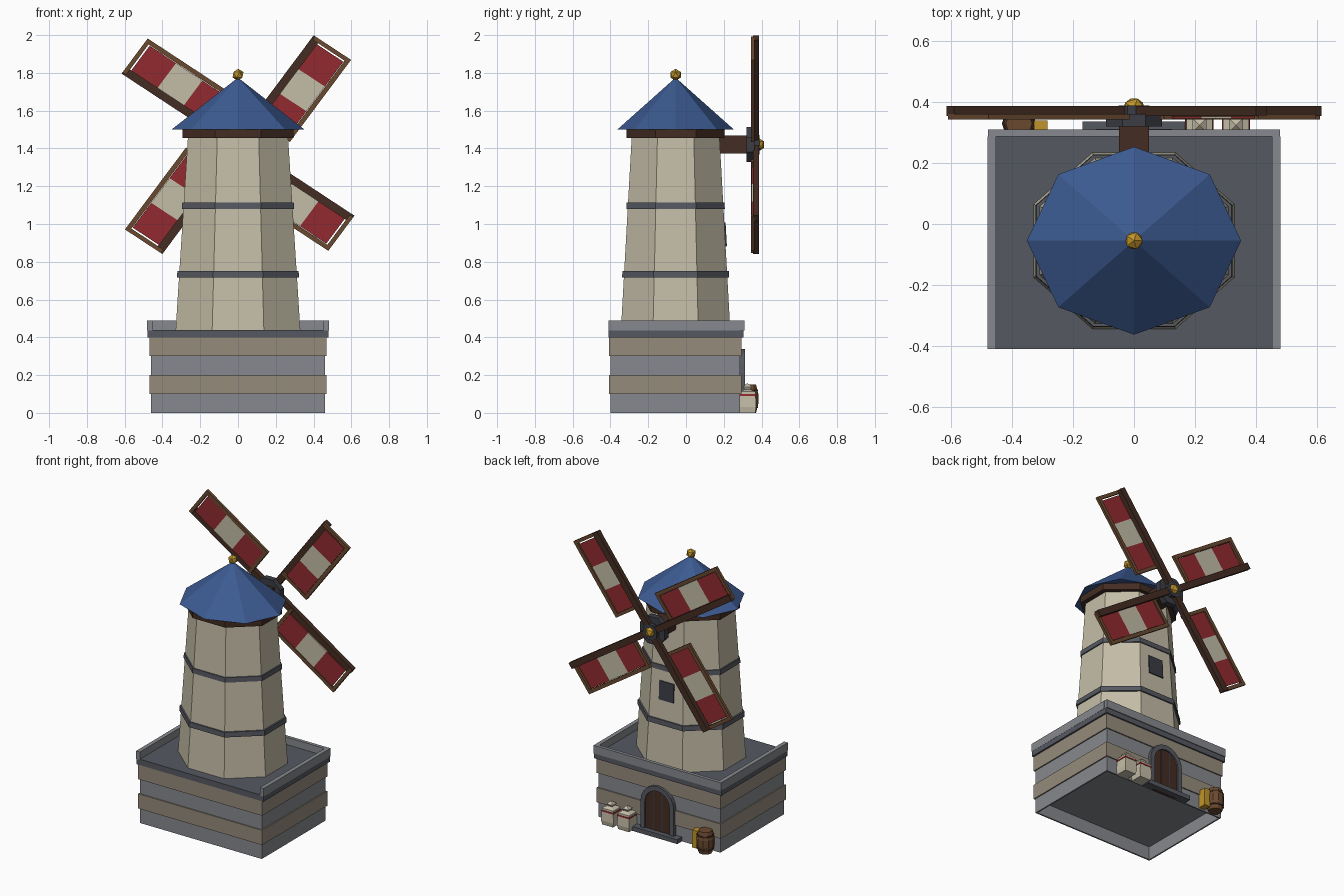
import bpy, bmesh
from math import cos, sin, pi, radians
from mathutils import Matrix, Vector

if "Cube" in bpy.data.objects:
    bpy.data.objects.remove(bpy.data.objects["Cube"])


def material(name, hex_code):
    srgb = [int(hex_code[i:i + 2], 16) / 255 for i in (0, 2, 4)]
    colour = [c / 12.92 if c < 0.04 else ((c + 0.055) / 1.055) ** 2.4 for c in srgb] + [1]
    m = bpy.data.materials.new(name)
    m.use_nodes = True
    m.diffuse_color = colour
    m.node_tree.nodes["Principled BSDF"].inputs["Base Color"].default_value = colour
    return m


CREAM = material("cream plaster", "c4bda7")
TAN = material("tan stone", "968b7c")
GREY = material("grey stone", "86898e")
SLATE = material("slate", "565961")
CHARCOAL = material("charcoal", "3b3d45")
BLUE = material("blue roof", "3c5b92")
RED = material("red cloth", "912a2f")
DARK = material("dark wood", "432c22")
WOOD = material("wood", "6a4930")
GOLD = material("gold", "c0942a")


def finish(name, bm, mat, matrix=None):
    if matrix:
        bm.transform(matrix)
    bmesh.ops.recalc_face_normals(bm, faces=bm.faces)
    mesh = bpy.data.meshes.new(name)
    bm.to_mesh(mesh)
    bm.free()
    mesh.materials.append(mat)
    obj = bpy.data.objects.new(name, mesh)
    bpy.context.collection.objects.link(obj)
    return obj


def box(name, mat, low, high, matrix=None):
    bm = bmesh.new()
    bmesh.ops.create_cube(bm, size=1)
    low, high = Vector(low), Vector(high)
    size = high - low
    for v in bm.verts:
        v.co = (low + high) / 2 + Vector(c * s for c, s in zip(v.co, size))
    return finish(name, bm, mat, matrix)


def lathe(name, mat, profile, sides=8, turn=0.0, matrix=None):
    """Closed solid from (radius, height) points, bottom to top."""
    bm = bmesh.new()
    rings = [[bm.verts.new((r * cos(turn + 2 * pi * i / sides),
                            r * sin(turn + 2 * pi * i / sides), z))
              for i in range(sides)] for r, z in profile]
    for a, b in zip(rings, rings[1:]):
        for i in range(sides):
            j = (i + 1) % sides
            bm.faces.new((a[i], a[j], b[j], b[i]))
    bm.faces.new(rings[0])
    bm.faces.new(rings[-1])
    bmesh.ops.remove_doubles(bm, verts=bm.verts, dist=0.0001)
    return finish(name, bm, mat, matrix)


def ball(name, mat, centre, radius):
    bm = bmesh.new()
    bmesh.ops.create_icosphere(bm, subdivisions=1, radius=radius)
    return finish(name, bm, mat, Matrix.Translation(centre))


def arch(half, spring, y):
    curve = [(half * cos(pi * i / 10), y, spring + half * sin(pi * i / 10)) for i in range(11)]
    return [(half, y, 0)] + curve + [(-half, y, 0)]


def push(bm, faces, depth):
    out = bmesh.ops.extrude_face_region(bm, geom=faces)["geom"]
    moved = [g for g in out if isinstance(g, bmesh.types.BMVert)]
    bmesh.ops.translate(bm, verts=moved, vec=(0, depth, 0))


# Hollow foot: thin walls around a recessed underside
for side, name in ((-1, "right"), (1, "left")):
    x0, x1 = sorted((side * 0.46, side * 0.45))
    box(name + "_foot_wall", GREY, (x0, -0.40, 0), (x1, 0.287, 0.1))
for name, y in (("front", -0.40), ("back", 0.277)):
    box(name + "_foot_wall", GREY, (-0.45, y, 0), (0.45, y + 0.01, 0.1))
box("foot_ceiling", GREY, (-0.45, -0.39, 0.09), (0.45, 0.277, 0.1))

# Stone base in alternating courses
for i in range(1, 4):
    grow = 0.008 * (i % 2)
    box(f"base_course_{i + 1}", TAN if i % 2 else GREY,
        (-0.46 - grow, -0.40 - grow, i * 0.1), (0.46 + grow, 0.287 + grow, i * 0.1 + 0.1))
box("terrace_floor", SLATE, (-0.48, -0.41, 0.40), (0.48, 0.305, 0.44))
box("back_parapet", GREY, (-0.48, 0.287, 0.435), (0.48, 0.31, 0.49))
for side, name in ((1, "left"), (-1, "right")):
    x0, x1 = sorted((side * 0.453, side * 0.481))
    box(name + "_parapet", GREY, (x0, -0.411, 0.435), (x1, 0.287, 0.49))

# Octagonal tower, slightly flattened in depth
tower_space = Matrix.Translation((0, -0.055, 0)) @ Matrix.Diagonal((1, 0.877, 1, 1))
flat = cos(pi / 8)


def tower_part(name, mat, profile):
    return lathe(name, mat, [(r / flat, z) for r, z in profile], 8, pi / 8, tower_space)


tower_part("tower_wall", CREAM, [(0.33, 0.44), (0.265, 1.46)])
tower_part("lower_band", SLATE, [(0.323, 0.718), (0.321, 0.752)])
tower_part("upper_band", SLATE, [(0.297, 1.08), (0.295, 1.113)])
tower_part("eaves_ring", DARK, [(0.295, 1.455), (0.295, 1.50)])
lathe("roof", BLUE, [(0.352, 1.50), (0, 1.775)], 8, 0, tower_space)
ball("roof_finial", GOLD, (0, -0.055, 1.79), 0.032)
tilt = Matrix.Translation((0, 0.209, 0.945)) @ Matrix.Rotation(radians(3.2), 4, 'X')
box("tower_window", CHARCOAL, (-0.055, -0.008, -0.063), (0.055, 0.004, 0.063), tilt)

# Axle and hub
HUB_Z = 1.42
box("axle", DARK, (-0.05, 0.13, HUB_Z - 0.048), (0.05, 0.33, HUB_Z + 0.048))
hub_space = Matrix.Translation((0, 0.32, HUB_Z)) @ Matrix.Rotation(-pi / 2, 4, 'X')
lathe("hub", CHARCOAL, [(0.1, 0), (0.1, 0.042)], 8, pi / 8, hub_space)
lathe("hub_plate", CHARCOAL, [(0.055, 0.04), (0.055, 0.07)], 8, pi / 8, hub_space)
ball("hub_cap", GOLD, (0, 0.378, HUB_Z), 0.04)

# Four sails, each a spar with a framed cloth on one side
for n in range(4):
    space = (Matrix.Translation((0, 0, HUB_Z)) @ Matrix.Diagonal((1.065, 1, 1, 1))
             @ Matrix.Rotation(-radians(55 + 90 * n), 4, 'Y'))
    tag = f"sail_{n + 1}_"
    box(tag + "spar", DARK, (0, 0.355, -0.018), (0.69, 0.387, 0.024), space)
    box(tag + "outer_rail", WOOD, (0.16, 0.343, -0.203), (0.69, 0.362, -0.179), space)
    for end, x in (("root", 0.16), ("tip", 0.668)):
        box(tag + end + "_rail", WOOD, (x, 0.343, -0.18), (x + 0.022, 0.362, 0.015), space)
    for k in range(3):
        x = 0.18 + k * 0.16
        box(tag + f"cloth_{k + 1}", CREAM if k == 1 else RED,
            (x, 0.346, -0.177), (x + 0.16, 0.354, -0.016), space)

# Arched doorway with stone surround, planks and step
bm = bmesh.new()
outer = [bm.verts.new(p) for p in arch(0.125, 0.212, 0.28)]
inner = [bm.verts.new(p) for p in arch(0.093, 0.212, 0.28)]
push(bm, [bm.faces.new((outer[i], outer[i + 1], inner[i + 1], inner[i]))
          for i in range(len(outer) - 1)], 0.032)
finish("door_surround", bm, SLATE)
bm = bmesh.new()
push(bm, [bm.faces.new([bm.verts.new(p) for p in arch(0.095, 0.212, 0.28)])], 0.022)
finish("door", bm, DARK)
for x in (-0.032, 0.032):
    box("door_plank_gap", CHARCOAL, (x - 0.003, 0.298, 0.03), (x + 0.003, 0.304, 0.295))
box("door_step", SLATE, (-0.17, 0.28, 0), (0.17, 0.337, 0.03))

# Square flour sacks with pointed tops and a red stripe
for i, x in enumerate((0.215, 0.335)):
    place = Matrix.Translation((x, 0.325, 0))
    lathe(f"sack_{i + 1}", CREAM, [(0.058, 0), (0.066, 0.03), (0.06, 0.112), (0.022, 0.124),
                                   (0.032, 0.138), (0, 0.158)], 4, pi / 4, place)
    lathe(f"sack_stripe_{i + 1}", RED, [(0.065, 0.09), (0.064, 0.1)], 4, pi / 4, place)

# Barrel with hoops, and a golden bundle beside it
place = Matrix.Translation((-0.378, 0.33, 0))
lathe("barrel", WOOD, [(0.043, 0), (0.056, 0.05), (0.056, 0.1), (0.043, 0.15)], 10, 0, place)
for z in (0.025, 0.115):
    lathe("barrel_hoop", DARK, [(0.054, z), (0.054, z + 0.01)], 10, 0, place)
box("golden_bundle", GOLD, (-0.328, 0.285, 0.01), (-0.285, 0.34, 0.13))
